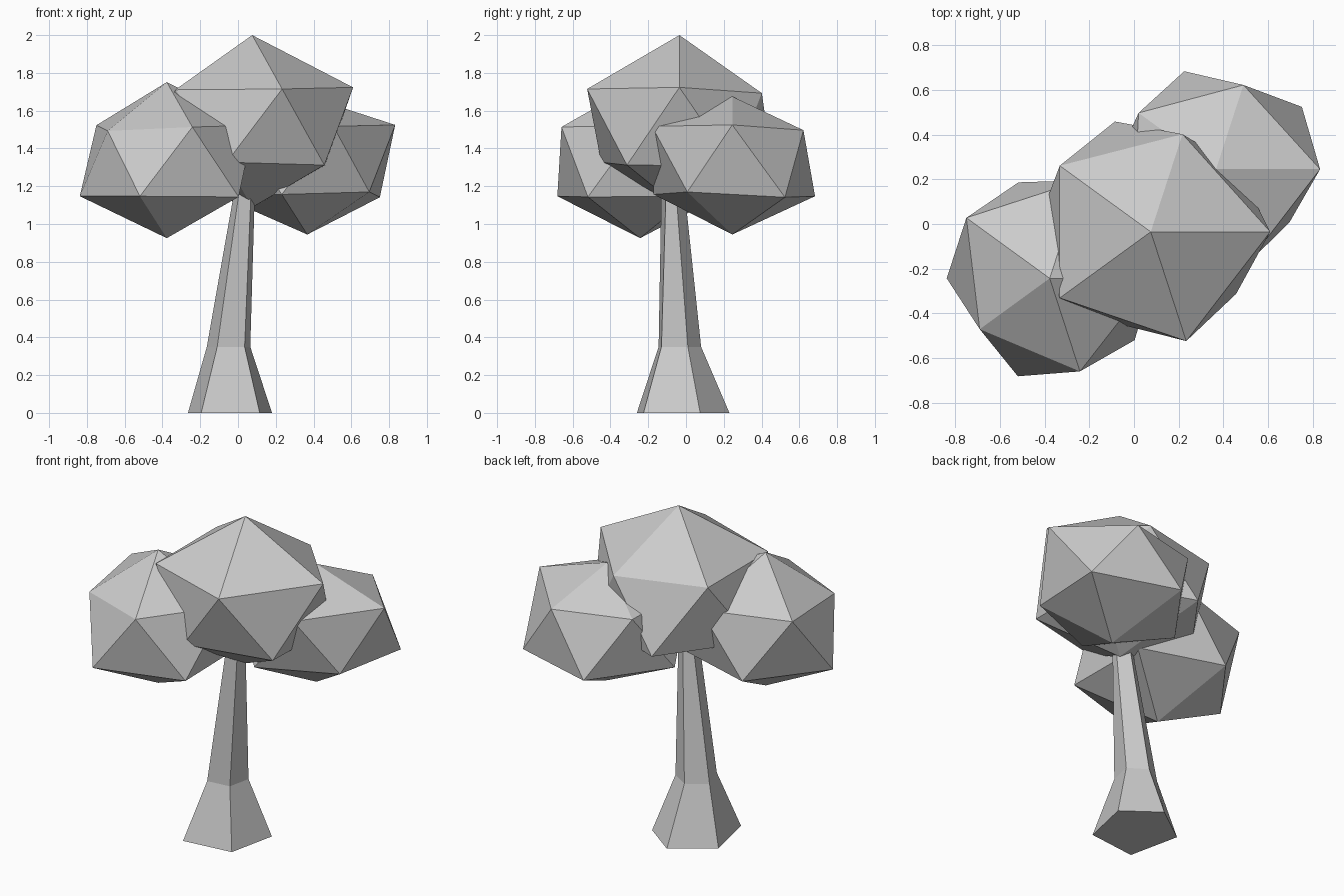
import bpy, bmesh, math
from mathutils import Vector

if "Cube" in bpy.data.objects:
    bpy.data.objects.remove(bpy.data.objects["Cube"])


def add_object(name, bm):
    bmesh.ops.recalc_face_normals(bm, faces=bm.faces)
    mesh = bpy.data.meshes.new(name)
    bm.to_mesh(mesh)
    bm.free()
    obj = bpy.data.objects.new(name, mesh)
    bpy.context.collection.objects.link(obj)
    return obj


def foliage(name, centre, radius, height, factors):
    """Squashed 20-sided ball, each corner pulled in or out by a factor.
    Order: bottom, lower ring, upper ring, top; rings run anticlockwise from +x."""
    bm = bmesh.new()
    bmesh.ops.create_icosphere(bm, subdivisions=1, radius=1)
    order = sorted(bm.verts, key=lambda v: (
        round(v.co.z, 1), (math.atan2(v.co.y, v.co.x) + 0.1) % math.tau))
    for v, f in zip(order, factors):
        v.co = Vector(centre) + Vector((v.co.x * radius, v.co.y * radius, v.co.z * height)) * f
    return add_object(name, bm)


def loft(name, rings):
    """Closed solid through rings given as (z, [(x, y), ...])."""
    bm = bmesh.new()
    loops = [[bm.verts.new((x, y, z)) for x, y in pts] for z, pts in rings]
    n = len(loops[0])
    for a, b in zip(loops, loops[1:]):
        for i in range(n):
            j = (i + 1) % n
            bm.faces.new((a[i], a[j], b[j], b[i]))
    bm.faces.new(loops[0][::-1])
    bm.faces.new(loops[-1])
    return add_object(name, bm)


# Five-sided leaning trunk with a flared foot
loft("trunk", [
    (0.0, [(-.195, -.26), (.115, -.225), (.18, .075), (-.03, .23), (-.265, .06)]),
    (0.35, [(-.11, -.145), (.035, -.13), (.065, .01), (-.045, .08), (-.165, .005)]),
    (1.2, [(.01, -.13), (.07, -.105), (.09, -.055), (.03, -.01), (-.015, -.04)]),
])

# Three overlapping foliage clumps
foliage("foliage_top", (.075, -.035, 1.505), .58, .474,
        [.88, .93, 1.0, 1.0, .84, .91, 1.03, .885, .97, .97, .99, 1.044])
foliage("foliage_left", (-.377, -.243, 1.335), .515, .42,
        [.976, 1.0, .98, 1.0, 1.0, 1.02, 1.0, 1.0, 1.0, .84, .95, .99])
foliage("foliage_right", (.367, .245, 1.335), .515, .42,
        [.93, 1.03, 1.0, 1.0, .95, .88, 1.01, .86, .93, 1.0, .97, .81])
